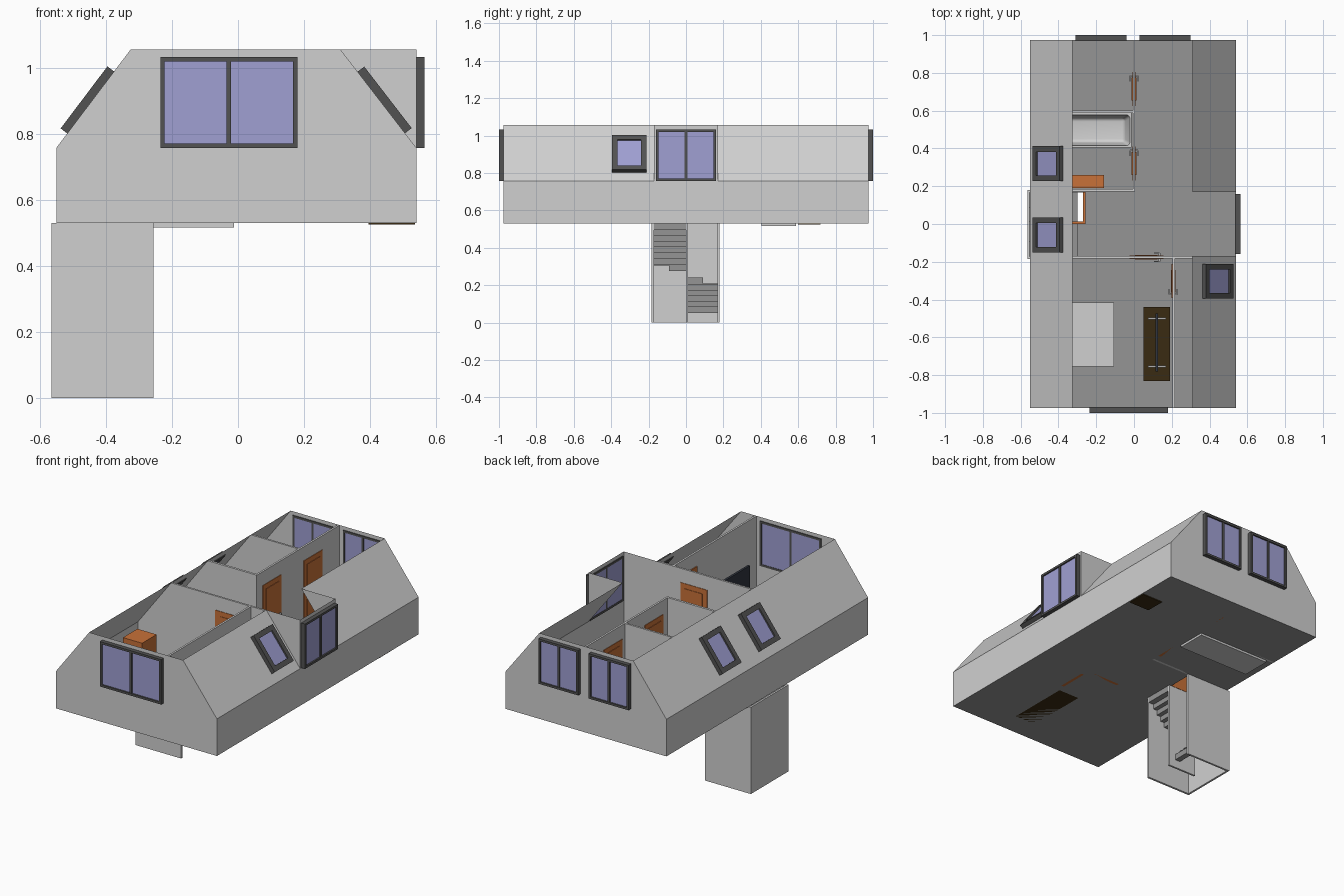
import bpy, bmesh, math
from mathutils import Matrix, Vector

if "Cube" in bpy.data.objects:
    bpy.data.objects.remove(bpy.data.objects["Cube"])


def mat(name, c):
    m = bpy.data.materials.new(name)
    m.diffuse_color = (*c, 1)
    m.use_nodes = True
    m.node_tree.nodes["Principled BSDF"].inputs["Base Color"].default_value = m.diffuse_color
    return m


WALL = mat("light_grey", (.63, .63, .63))
FLOOR = mat("mid_grey", (.30, .30, .30))
GLASS = mat("blue_glass", (.35, .35, .65))
FRAME = mat("dark_frame", (.085, .085, .085))
WOOD = mat("orange_wood", (.58, .165, .04))
BROWN = mat("dark_brown", (.042, .024, .006))
BLACK = mat("screen_black", (.03, .035, .05))
METAL = mat("metal", (.45, .45, .45))

ZF, ZK, ZT = .53, .757, 1.055          # floor, knee wall and top heights
XL, XR, TL, TR = -.55, .54, -.325, .31  # wall and slope-top x positions
YE, YD = .975, .17                      # gable and dormer y positions


def mesh(name, verts, faces, m):
    me = bpy.data.meshes.new(name)
    me.from_pydata(verts, [], faces)
    me.materials.append(m)
    ob = bpy.data.objects.new(name, me)
    bpy.context.collection.objects.link(ob)
    return ob


def boxes(name, m, *bs, matrix=None):
    """One object out of boxes (x0, x1, y0, y1, z0, z1)."""
    bm = bmesh.new()
    for x0, x1, y0, y1, z0, z1 in bs:
        t = Matrix.Translation(((x0 + x1) / 2, (y0 + y1) / 2, (z0 + z1) / 2))
        s = Matrix.Diagonal((abs(x1 - x0), abs(y1 - y0), abs(z1 - z0), 1))
        bmesh.ops.create_cube(bm, size=1, matrix=t @ s)
    ob = mesh(name, [], [], m)
    bm.to_mesh(ob.data)
    bm.free()
    if matrix:
        ob.matrix_world = matrix
    return ob


def poly(name, verts, m=WALL):
    return mesh(name, verts, [tuple(range(len(verts)))], m)


def cross_wall(name, x0, x1, y0, y1):
    """Wall across the house, cut to the roof slopes."""
    p = [(x0, ZF), (x1, ZF)]
    p += [(XR, ZK), (TR, ZT)] if x1 >= XR else [(x1, ZT)]
    p += [(TL, ZT), (XL, ZK)] if x0 <= XL else [(x0, ZT)]
    n = len(p)
    v = [(x, y0, z) for x, z in p] + [(x, y1, z) for x, z in p]
    f = [tuple(range(n)), tuple(range(2 * n - 1, n - 1, -1))]
    f += [(i, i + n, (i + 1) % n + n, (i + 1) % n) for i in range(n)]
    mesh(name, v, f, WALL)


# Outer shell: gables, knee walls, roof slopes and dormer
for side, y in (("front", -YE), ("back", YE)):
    poly(side + "_gable", [(XL, y, ZF), (XR, y, ZF), (XR, y, ZK),
                           (TR, y, ZT), (TL, y, ZT), (XL, y, ZK)])
poly("left_knee_wall", [(XL, -YE, ZF), (XL, YE, ZF), (XL, YE, ZK), (XL, -YE, ZK)])
poly("right_knee_wall", [(XR, -YE, ZF), (XR, YE, ZF), (XR, YE, ZK), (XR, -YE, ZK)])
poly("left_roof", [(XL, -YE, ZK), (XL, YE, ZK), (TL, YE, ZT), (TL, -YE, ZT)])
for side, s in (("front", -1), ("back", 1)):
    poly(side + "_right_roof", [(XR, s * YE, ZK), (XR, s * YD, ZK),
                                (TR, s * YD, ZT), (TR, s * YE, ZT)])
    poly(side + "_dormer_side", [(XR, s * YD, ZK), (XR, s * YD, ZT), (TR, s * YD, ZT)])
poly("dormer_front", [(XR, -YD, ZK), (XR, YD, ZK), (XR, YD, ZT), (XR, -YD, ZT)])

# Floor around the stairwell
for i, (a, b, c, d) in enumerate([(XL, XR, -YE, -YD), (XL, XR, YD, YE), (-.27, XR, -YD, YD)]):
    poly(f"floor_{i}", [(a, c, ZF), (b, c, ZF), (b, d, ZF), (a, d, ZF)], FLOOR)

# Inner walls
cross_wall("bedroom_wall", XL, XR, -.182, -.170)
cross_wall("bathroom_front_wall", XL, .006, .172, .186)
cross_wall("bathroom_back_wall", XL, -.006, .588, .600)
boxes("hall_wall", WALL, (-.006, .006, .186, YE, ZF, ZT))
boxes("closet_wall", WALL, (.204, .216, -YE, -.182, ZF, ZT))


def window(name, w, h, border, panes, matrix):
    """Window in local x/z, sticking out along -y."""
    a, b, d0, d1 = w / 2, h / 2, -.025, .005
    bars = [(-a, a, d0, d1, -b, -b + border), (-a, a, d0, d1, b - border, b),
            (-a, -a + border, d0, d1, -b, b), (a - border, a, d0, d1, -b, b)]
    if panes == 2:
        bars.append((-.007, .007, d0 + .002, d1, -b, b))
    boxes(name + "_frame", FRAME, *bars, matrix=matrix)
    boxes(name + "_glass", GLASS, (-a + .005, a - .005, -.016, .003, -b + .005, b - .005),
          matrix=matrix)


def place(x, y, z, turn, tilt=0):
    return (Matrix.Translation((x, y, z)) @ Matrix.Rotation(math.radians(turn), 4, 'Z')
            @ Matrix.Rotation(tilt, 4, 'X'))


# Windows in the gables and dormer, skylights in the slopes
window("front_window", .415, .275, .013, 2, place(-.0275, -YE, .895, 0))
window("back_left_window", .27, .275, .013, 2, place(-.175, YE, .895, 180))
window("back_right_window", .27, .275, .013, 2, place(.165, YE, .895, 180))
window("dormer_window", .32, .275, .013, 2, place(XR, 0, .895, 90))
tl, tr = math.atan2(TL - XL, ZT - ZK), math.atan2(XR - TR, ZT - ZK)
window("left_skylight_front", .185, .235, .03, 1, place(-.446, -.058, .895, -90, -tl))
window("left_skylight_back", .185, .235, .03, 1, place(-.446, .32, .895, -90, -tl))
window("right_skylight", .185, .235, .03, 1, place(.434, -.303, .895, 90, -tr))


def door(name, x, y, turn, handle):
    """Door leaf with raised panels and handles on both faces."""
    m = place(x, y, ZF, turn)
    leaf = [(-.09, .09, -.009, .009, 0, .44)]
    for s in (-1, 1):
        for z0, z1 in ((.03, .2), (.24, .41)):
            leaf.append((-.06, .06, s * .008, s * .012, z0, z1))
    boxes(name, WOOD, *leaf, matrix=m)
    h = handle * .07
    boxes(name + "_handle", METAL, (h - .004, h + .004, -.022, .022, .205, .213),
          (h, h - handle * .03, -.024, -.019, .205, .213),
          (h, h - handle * .03, .019, .024, .205, .213), matrix=m)


door("bathroom_door", 0, .32, 90, 1)
door("back_room_door", 0, .715, 90, 1)
door("bedroom_door", .065, -.176, 0, 1)
door("closet_door", .207, -.303, 90, -1)

# Stair tower, open to the right and below
boxes("stair_tower", WALL, (-.565, -.255, -.185, -.172, 0, ZF), (-.565, -.255, .168, .18, 0, ZF),
      (-.565, -.553, -.172, .168, 0, ZF))
boxes("stair_middle_wall", WALL, (-.45, -.255, 0, .012, 0, ZF))

# Lower flight, winders and upper flight
steps = [(-.30 - .03 * i, -.335 - .03 * i, .012, .168, .05 + .03 * i, .085 + .03 * i)
         for i in range(5)]
steps += [(-.553, -.45, .09, .168, .18, .21), (-.553, -.45, .012, .09, .205, .24),
          (-.553, -.45, -.09, .012, .275, .31), (-.553, -.45, -.172, -.09, .305, .34)]
steps += [(-.46 + .027 * i, -.425 + .027 * i, -.172, 0, .31 + .031 * i, .345 + .031 * i)
          for i in range(6)]
steps.append((-.30, -.255, -.172, 0, .495, ZF))
boxes("stair_steps", FLOOR, *steps)
boxes("stair_railing", WOOD, (-.27, -.256, 0, YD, ZF, .70), (-.54, -.27, 0, .014, ZF, .70))

# Bathtub with hollowed basin
tub = boxes("bathtub", WALL, (-.50, -.012, .405, .588, .517, .65))
bm = bmesh.new()
bm.from_mesh(tub.data)
bm.faces.ensure_lookup_table()
top = max(bm.faces, key=lambda f: f.calc_center_median().z)
bmesh.ops.inset_region(bm, faces=[top], thickness=.014)
ext = bmesh.ops.extrude_discrete_faces(bm, faces=[top])["faces"][0]
mid = ext.calc_center_median()
for v in ext.verts:
    v.co = Vector((mid.x + (v.co.x - mid.x) * .88, mid.y + (v.co.y - mid.y) * .78, .535))
edges = {e for v in ext.verts for e in v.link_edges}
bmesh.ops.bevel(bm, geom=list(edges), offset=.018, segments=4, affect='EDGES', profile=.5)
bm.to_mesh(tub.data)
bm.free()
bpy.context.view_layer.objects.active = tub
tub.select_set(True)
bpy.ops.object.shade_smooth_by_angle(angle=math.radians(35))

# Furniture
boxes("bathroom_cabinet", WOOD, (-.50, -.16, .19, .26, ZF, .68))
boxes("bed", WALL, (-.54, -.105, -.755, -.415, ZF, .64))
boxes("nightstand", WOOD, (-.52, -.39, -.37, -.23, ZF, .74))
boxes("media_cabinet", BROWN, (.05, .19, -.83, -.44, ZF, .64))
boxes("television", BLACK, (.113, .127, -.78, -.475, .67, .85))
boxes("television_feet", METAL, *[(.075, .17, y - .005, y + .005, .64, .65) for y in (-.755, -.5)],
      *[(.115, .125, y - .005, y + .005, .64, .68) for y in (-.755, -.5)])
boxes("back_cabinet", BROWN, (.395, .535, .60, .72, .525, .68))
